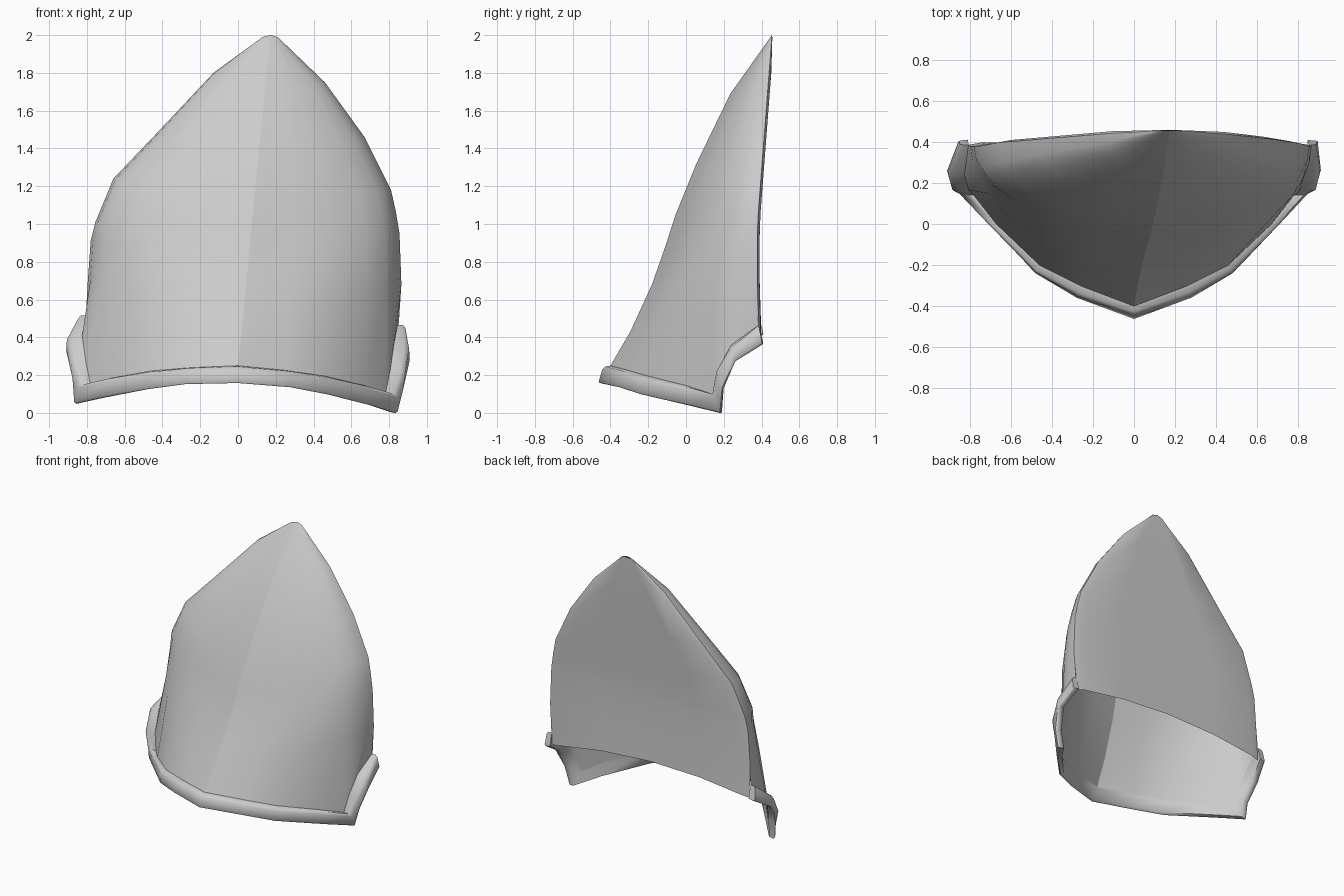
import bpy, math
from mathutils import Vector as V

if "Cube" in bpy.data.objects:
    bpy.data.objects.remove(bpy.data.objects["Cube"])

# Rim guide curves, right half, centre -> cheek top
SEAM = [(0, -.40, .25), (.25, -.305, .225), (.46, -.20, .195), (.67, 0, .145),
        (.78, .14, .10), (.805, .165, .22), (.825, .24, .36), (.845, .385, .465)]
LIP = [(0, -.44, .243), (.27, -.35, .22), (.48, -.235, .185), (.71, 0, .135),
       (.845, .14, .10), (.885, .16, .22), (.905, .25, .35), (.885, .385, .465)]
HEM = [(0, -.465, .155), (.28, -.36, .133), (.48, -.24, .095), (.72, .02, .035),
       (.845, .185, -.005), (.875, .195, .12), (.91, .26, .27), (.895, .405, .36)]
# Shell section (width fraction, depth fraction) from ridge to back edge
PROFILE = [(0, 0), (.29, .135), (.54, .28), (.78, .5), (.9, .66), (.95, .77), (.985, .88), (1, 1)]
# Per level: ridge (y, z), right edge (x, z), left edge (x, z)
LEVELS = [((-.295, .43), (.865, .68), (-.795, .70)),
          ((-.18, .68), (.855, .95), (-.78, .91)),
          ((-.11, .88), (.835, 1.07), (-.755, 1.01)),
          ((-.055, 1.05), (.81, 1.18), (-.66, 1.24)),
          ((.055, 1.32), (.67, 1.46), (-.45, 1.46)),
          ((.235, 1.69), (.46, 1.75), (-.13, 1.80)),
          ((.455, 2.0), (.21, 1.99), (.13, 1.99))]


def left(p):
    """Mirror a right-hand point; the left side sits slightly higher."""
    x, y, z = p
    dx = .04 if y > .37 else (-.025 if z < .05 and x > .8 else 0)
    return V((-x + dx, y, z + .05 * min(1, x / .85)))


def both(curve):
    return [left(p) for p in reversed(curve[1:])] + [V(p) for p in curve]


def blend(a, b, f):
    return [p.lerp(q, f) for p, q in zip(a, b)]


def loft(name, rows, close=False, angle=40, ridge=None):
    """Skin a list of equally long point rows."""
    n, m = len(rows[0]), len(rows)
    verts = [p for r in rows for p in r]
    faces = []
    for i in range(m if close else m - 1):
        k = (i + 1) % m
        for j in range(n - 1):
            faces.append((i * n + j, i * n + j + 1, k * n + j + 1, k * n + j))
    if close:
        faces.append([i * n for i in reversed(range(m))])
        faces.append([i * n + n - 1 for i in range(m)])
    me = bpy.data.meshes.new(name)
    me.from_pydata(verts, [], faces)
    me.update()
    ob = bpy.data.objects.new(name, me)
    bpy.context.collection.objects.link(ob)
    bpy.ops.object.select_all(action='DESELECT')
    ob.select_set(True)
    bpy.context.view_layer.objects.active = ob
    bpy.ops.object.shade_smooth_by_angle(angle=math.radians(angle))
    if ridge is not None:  # keep the central crease crisp
        for e in me.edges:
            if all(v % n == ridge for v in e.vertices):
                e.use_edge_sharp = True
    return ob


def edge_point(x, z):
    return V((x, .378 + .077 * max(0, z - 1), z))


def half_section(ridge, edge, full=1):
    d = edge - ridge
    return [ridge + V((d.x * a, d.y * (b if b == 1 else b * full), d.z * a)) for a, b in PROFILE]


# Ridged front shell, a little fuller on the upper left
rows = [both(SEAM)]
for i, ((ry, rz), r, l) in enumerate(LEVELS):
    ridge = V(((rz - .24) * .097, ry, rz))
    lh = half_section(ridge, edge_point(*l), .9 if i > 1 else 1)
    rh = half_section(ridge, edge_point(*r))
    rows.append(lh[:0:-1] + rh)
loft("front_shell", rows, ridge=len(PROFILE) - 1)

# Back panel, slightly raised inside its border, arched at the bottom
panel = []
for i, row in enumerate(rows):
    a, b = row[0].copy(), row[-1].copy()
    if i == 0:
        a.z -= .10
        b.z -= .09
    line = []
    for f in (0, .04, .25, .5, .75, .96, 1):
        p = a.lerp(b, f)
        if 0 < f < 1:
            p.y += .012 if i < len(rows) - 1 else .003
        if i == 0:
            p.z += .08 * 4 * f * (1 - f)
        line.append(p)
    panel.append(line[::-1])
loft("back_panel", panel)

# Thick flared rim around the front and cheeks, rounded at lip and hem
seam, lip, hem = both(SEAM), both(LIP), both(HEM)
inner = [V((p.x * .945, p.y + .035 * (1 - abs(p.x)), p.z + .012)) for p in hem]
loft("flared_rim", [blend(hem, inner, .25), blend(hem, lip, .12), blend(lip, hem, .15),
                    blend(lip, seam, .3), seam, inner], close=True, angle=60)
